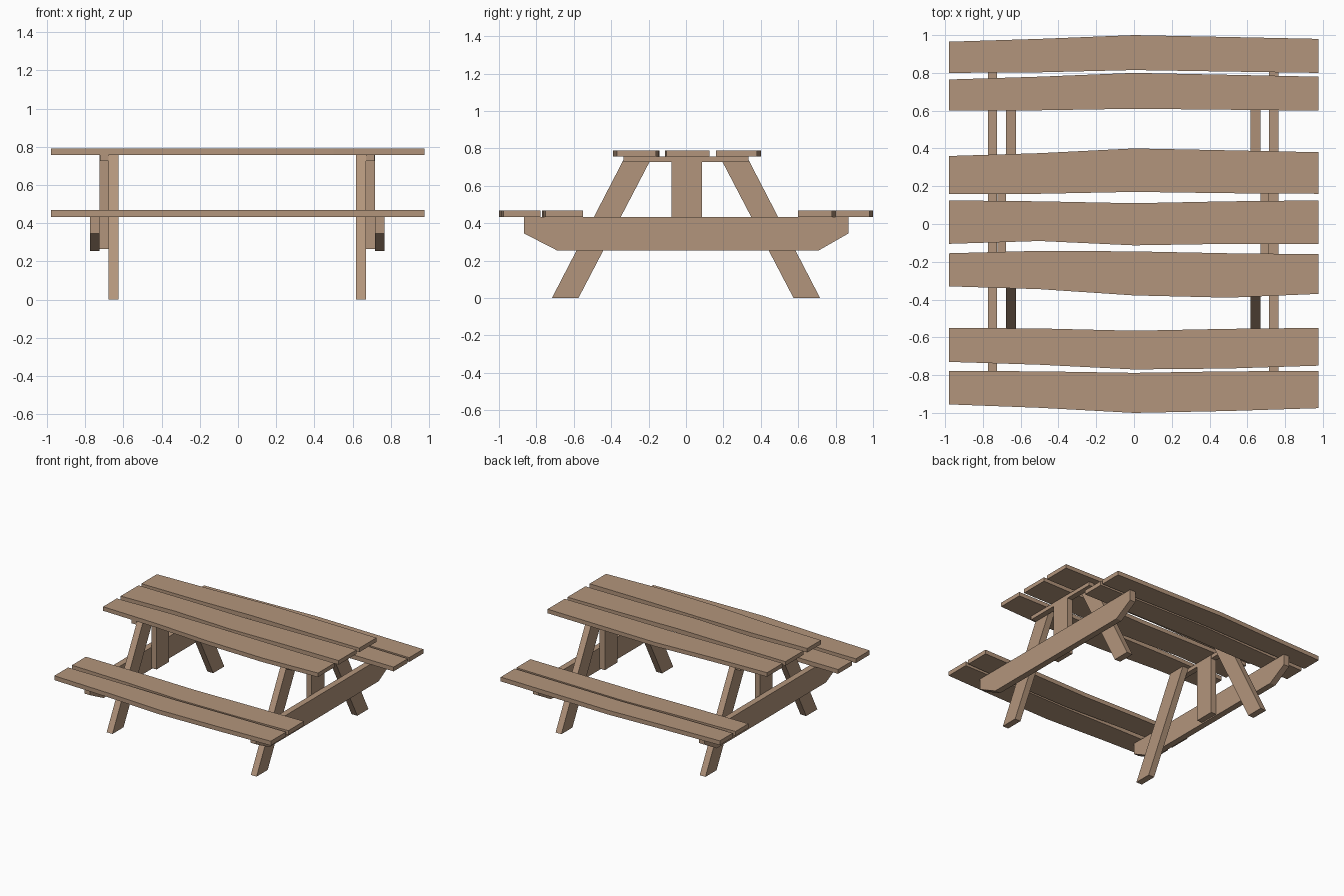
import bpy, bmesh

if "Cube" in bpy.data.objects:
    bpy.data.objects.remove(bpy.data.objects["Cube"])

wood = bpy.data.materials.new("wood")
wood.diffuse_color = (0.45, 0.30, 0.20, 1)
wood.use_nodes = True
wood.node_tree.nodes["Principled BSDF"].inputs["Base Color"].default_value = wood.diffuse_color


def finish(name, bm):
    bmesh.ops.recalc_face_normals(bm, faces=bm.faces)
    me = bpy.data.meshes.new(name)
    bm.to_mesh(me)
    bm.free()
    me.materials.append(wood)
    ob = bpy.data.objects.new(name, me)
    bpy.context.collection.objects.link(ob)


def extrude_outline(name, pts, vec):
    """Close a flat outline and extrude it along vec."""
    bm = bmesh.new()
    face = bm.faces.new([bm.verts.new(p) for p in pts])
    new = bmesh.ops.extrude_face_region(bm, geom=[face], use_keep_orig=True)["geom"]
    bmesh.ops.translate(bm, vec=vec, verts=[v for v in new if isinstance(v, bmesh.types.BMVert)])
    finish(name, bm)


def side_part(name, profile, x0, x1):
    extrude_outline(name, [(x0, y, z) for y, z in profile], (x1 - x0, 0, 0))


XS = [-0.98, -0.5, 0.0, 0.5, 0.977]


def plank(name, back, front, z0, z1):
    """Slightly uneven board: back and front edge y at five stations."""
    bm = bmesh.new()
    rings = [[bm.verts.new(p) for p in ((x, f, z0), (x, b, z0), (x, b, z1), (x, f, z1))]
             for x, b, f in zip(XS, back, front)]
    for r, s in zip(rings, rings[1:]):
        for i in range(4):
            j = (i + 1) % 4
            bm.faces.new((r[i], r[j], s[j], s[i]))
    bm.faces.new(rings[0])
    bm.faces.new(rings[-1])
    finish(name, bm)


# table top boards
TOP = (0.757, 0.79)
plank("top_board_back", [.36, .375, .40, .39, .38], [.16, .16, .17, .163, .16], *TOP)
plank("top_board_middle", [.125, .12, .11, .12, .125], [-.105, -.09, -.113, -.105, -.105], *TOP)
plank("top_board_front", [-.155, -.142, -.145, -.155, -.16], [-.33, -.345, -.378, -.39, -.37], *TOP)

# seat boards
SEAT = (0.433, 0.468)
plank("back_seat_outer", [.965, .98, 1.0, .99, .98], [.80, .803, .815, .807, .80], *SEAT)
plank("back_seat_inner", [.765, .78, .80, .79, .78], [.60, .602, .61, .605, .60], *SEAT)
plank("front_seat_inner", [-.55, -.553, -.565, -.555, -.55], [-.73, -.745, -.77, -.765, -.75], *SEAT)
plank("front_seat_outer", [-.778, -.78, -.788, -.78, -.778], [-.955, -.973, -1.0, -.99, -.975], *SEAT)

BEAM = [(-.865, .433), (-.865, .345), (-.69, .255), (.71, .255), (.868, .345), (.868, .433)]
LEG = [(.717, 0), (.575, 0), (.18, .757), (.325, .757)]
POST = [(-.077, .265), (.085, .265), (.085, .757), (-.077, .757)]
CLEAT = [(-.335, .727), (.335, .727), (.335, .757), (-.335, .757)]

# end frames
for side, s in (("left", -1), ("right", 1)):
    def xs(a, b):
        return s * a - 0.004, s * b - 0.004
    side_part(side + "_seat_beam", BEAM, *xs(.72, .77))
    side_part(side + "_middle_post", POST, *xs(.673, .72))
    side_part(side + "_top_cleat", CLEAT, *xs(.674, .719))
    side_part(side + "_back_leg", LEG, *xs(.621, .673))
    side_part(side + "_front_leg", [(-y, z) for y, z in LEG], *xs(.621, .673))
